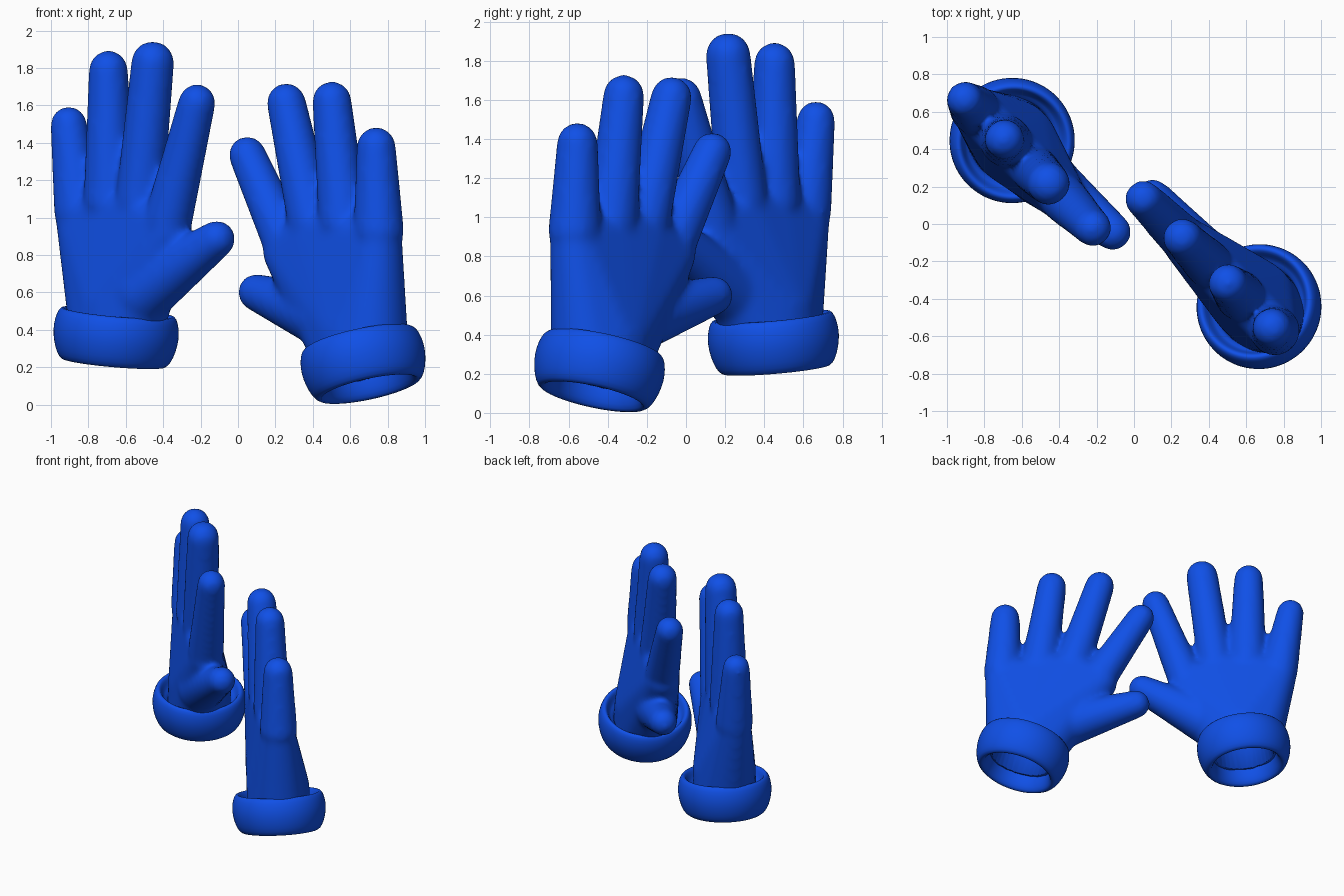
import bpy, bmesh, math
from mathutils import Vector, Matrix

if "Cube" in bpy.data.objects:
    bpy.data.objects.remove(bpy.data.objects["Cube"], do_unlink=True)

blue = bpy.data.materials.new("glove_blue")
blue.use_nodes = True
blue.diffuse_color = (0.005, 0.08, 0.8, 1)
blue.node_tree.nodes["Principled BSDF"].inputs["Base Color"].default_value = blue.diffuse_color

# Hands lie in a vertical plane turned 45 degrees: u along it, v across it
TURN = Matrix.Rotation(-math.pi / 4, 4, 'Z')


def circle(r_u, r_v, h, n=32):
    return [Vector((r_u * math.cos(math.tau * i / n), r_v * math.sin(math.tau * i / n), h))
            for i in range(n)]


def ball(center, r):
    """Points on a sphere, as stacked circles and two poles."""
    points = [center + Vector((0, 0, r)), center - Vector((0, 0, r))]
    for j in range(1, 12):
        a = math.pi * j / 12
        ring = circle(r * math.sin(a), r * math.sin(a), r * math.cos(a))
        points += [center + p for p in ring]
    return points


def add_hull(target, points):
    """Wrap points in a closed convex skin and append it to the target."""
    bm = bmesh.new()
    for p in points:
        bm.verts.new(p)
    bmesh.ops.convex_hull(bm, input=list(bm.verts))
    loose = [v for v in bm.verts if not v.link_faces]
    bmesh.ops.delete(bm, geom=loose, context='VERTS')
    bmesh.ops.recalc_face_normals(bm, faces=list(bm.faces))
    skin = bpy.data.meshes.new("skin")
    bm.to_mesh(skin)
    bm.free()
    target.from_mesh(skin)
    bpy.data.meshes.remove(skin)


def add_part(bm, name):
    mesh = bpy.data.meshes.new(name)
    bm.to_mesh(mesh)
    bm.free()
    mesh.materials.append(blue)
    mesh.shade_smooth()
    obj = bpy.data.objects.new(name, mesh)
    bpy.context.collection.objects.link(obj)
    obj.matrix_world = TURN
    return obj


def make_hand(name, v, wrist, fingers, thumb):
    bm = bmesh.new()

    # Palm: oval wrist wrapped together with the knuckles
    palm = [wrist @ p for h in (-0.04, 0.2) for p in circle(0.255, 0.225, h)]
    for tip_u, top_z, r, base_u, base_z, base_r in fingers:
        knuckle = Vector((base_u, v, base_z))
        palm += ball(knuckle - Vector((0, 0, 0.05)), 0.125)
        add_hull(bm, ball(Vector((tip_u, v, top_z - r)), r) + ball(knuckle, base_r))
    add_hull(bm, palm)

    tip_u, tip_v, tip_z, base_u, base_z = thumb
    add_hull(bm, ball(Vector((tip_u, tip_v, tip_z)), 0.1)
             + ball(Vector((base_u, v, base_z)), 0.17))

    # Fuse the pieces into one soft skin
    obj = add_part(bm, name)
    fuse = obj.modifiers.new("fuse", 'REMESH')
    fuse.mode = 'VOXEL'
    fuse.voxel_size = 0.018
    fuse.use_smooth_shade = True
    soft = obj.modifiers.new("soften", 'SMOOTH')
    soft.factor = 0.5
    soft.iterations = 16

    # Hollow the wrist
    hollow = bmesh.new()
    add_hull(hollow, [wrist @ p for p in circle(0.21, 0.185, -0.1)
                      + circle(0.19, 0.16, 0.2) + circle(0.1, 0.08, 0.3)])
    cutter = add_part(hollow, name + "_cutter")
    cutter.hide_render = True
    cutter.hide_set(True)
    cut = obj.modifiers.new("hollow", 'BOOLEAN')
    cut.operation = 'DIFFERENCE'
    cut.object = cutter


def make_cuff(name, wrist):
    # Closed (radius, height) section of a puffy rolled band
    profile = [(0.22, 0.06), (0.222, -0.05), (0.238, -0.11), (0.262, -0.142),
               (0.292, -0.13), (0.318, -0.08), (0.335, -0.01), (0.337, 0.05),
               (0.325, 0.11), (0.305, 0.142), (0.282, 0.137), (0.268, 0.1), (0.25, 0.06)]
    bm = bmesh.new()
    loops = [[bm.verts.new(wrist @ p) for p in circle(r, r, h, 64)] for r, h in profile]
    for j, low in enumerate(loops):
        high = loops[(j + 1) % len(loops)]
        for i in range(64):
            k = (i + 1) % 64
            bm.faces.new((low[i], low[k], high[k], high[i]))
    bmesh.ops.recalc_face_normals(bm, faces=list(bm.faces))
    obj = add_part(bm, name)
    rounding = obj.modifiers.new("round", 'SUBSURF')
    rounding.levels = rounding.render_levels = 1


def make_glove(side, v, cuff, tilt, fingers, thumb):
    wrist = Matrix.Translation(cuff) @ Matrix.Rotation(math.radians(tilt), 4, 'Y')
    make_hand(side + "_glove_hand", v, wrist, fingers, thumb)
    make_cuff(side + "_glove_cuff", wrist)


# Fingers: tip u, top z, tip radius, base u, base z, base radius (little finger first)
# Thumb: tip u, tip v, tip z, base u, base z
make_glove("right", -0.17, (-0.78, -0.145, 0.357), 7,
           [(-1.11, 1.595, 0.098, -1.03, 1.03, 0.135), (-0.81, 1.895, 0.105, -0.8, 1.08, 0.14),
            (-0.475, 1.945, 0.115, -0.575, 1.08, 0.13), (-0.14, 1.715, 0.1, -0.36, 0.98, 0.13)],
           (-0.05, -0.11, 0.885, -0.55, 0.6))
make_glove("left", 0.13, (0.793, 0.16, 0.213), -17,
           [(0.915, 1.485, 0.105, 0.935, 0.93, 0.135), (0.58, 1.73, 0.105, 0.67, 0.97, 0.135),
            (0.235, 1.72, 0.105, 0.43, 0.97, 0.13), (-0.06, 1.435, 0.1, 0.235, 0.86, 0.125)],
           (-0.03, 0.17, 0.6, 0.54, 0.46))
